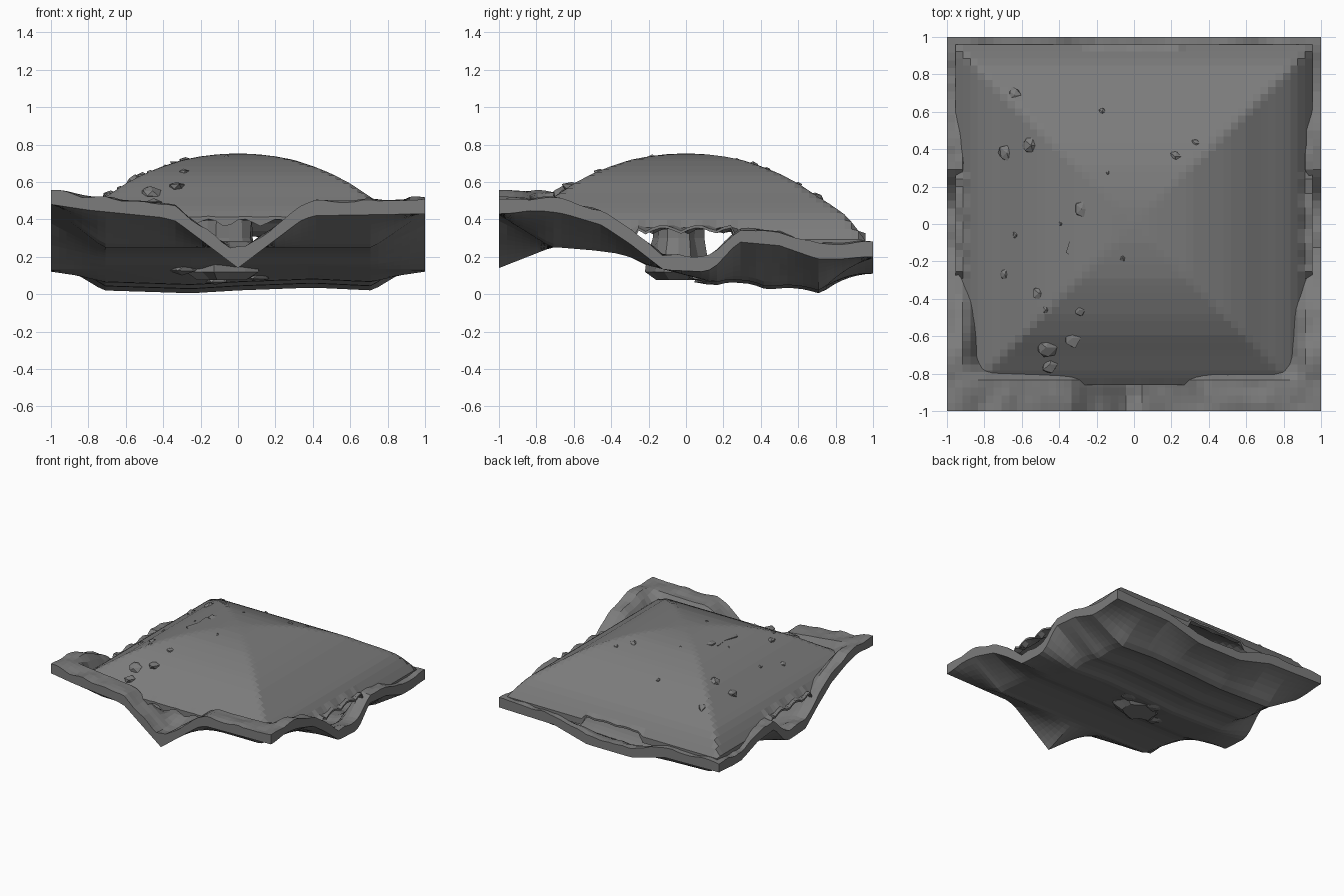
import bpy, bmesh, math, random
from mathutils import Vector, noise

if "Cube" in bpy.data.objects:
    bpy.data.objects.remove(bpy.data.objects["Cube"])

random.seed(4)

stone = bpy.data.materials.new("grey stone")
stone.diffuse_color = (0.2, 0.2, 0.2, 1)
stone.use_nodes = True
stone.node_tree.nodes["Principled BSDF"].inputs["Base Color"].default_value = stone.diffuse_color


def curve(points, v):
    """Piecewise linear profile."""
    if v <= points[0][0]:
        return points[0][1]
    for (a, p), (b, q) in zip(points, points[1:]):
        if v <= b:
            return p + (q - p) * (v - a) / (b - a)
    return points[-1][1]


# height profiles of the underside: middle, side edges, front edge, back edge
MIDDLE = [(-1, .25), (-.68, .25), (-.5, .235), (-.38, .22), (-.3, .2), (-.2, .15), (0, .09),
          (.15, .045), (.23, .065), (.35, .055), (.43, .025), (.55, .035), (.64, .025),
          (.72, .002), (.85, .05), (1, .1)]
SIDE = [(-1, .43), (-.85, .46), (-.65, .43), (-.45, .37), (-.3, .27), (-.12, .13), (.1, .12),
        (.15, .14), (.28, .28), (.5, .26), (.7, .19), (.85, .18), (1, .2)]
FRONT = [(-1, .48), (-.8, .45), (-.4, .41), (-.33, .39), (0, .14), (.33, .39), (.4, .42), (1, .43)]
BACK = [(-1, .2), (-.5, .19), (-.2, .11), (.2, .11), (.5, .19), (1, .2)]
SWAY = [(-.72, .015), (-.25, 0), (0, .015), (.4, .03), (.72, .015)]
DOME = [(0, .753), (.1, .749), (.2, .737), (.3, .718), (.4, .685), (.5, .645), (.6, .592),
        (.7, .525), (.78, .475), (.85, .425), (.9, .37), (.96, .285)]


def ramp(v, a, b):
    return max(0, min(1, (v - a) / (b - a)))


def side_edge(x, y):
    return curve(SIDE, y) + (.04 * ramp(-y, .4, .8) if x < 0 else 0)


def floor_low(x, y):
    wx, wy = ramp(abs(x), .72, 1), ramp(abs(y), .72, 1)
    base = curve(MIDDLE, y) + curve(SWAY, x) * ramp(y, -.3, .1)
    base += wx * (side_edge(x, y) - base)
    edge = curve(FRONT if y < 0 else BACK, x)
    return base + wy * (edge - base)


def floor_high(x, y):
    """Top of the ground: a flat ledge round the rim, thin in the middle."""
    h = curve(MIDDLE, y) + .035
    h += ramp(abs(x), .76, .9) * (side_edge(x, y) + .075 - h)
    if y < 0:
        h += ramp(-y, .72, .82) * (max(curve(FRONT, x) + .075, .245) - h)
    else:
        h += ramp(y, .78, .94) * (curve(BACK, x) + .075 - h)
    bump = noise.noise((x * 9, y * 9, .3)) * .02 * ramp(max(abs(x), abs(y)), .8, .9)
    return max(h + bump, floor_low(x, y) + .03)


def lintel(x, y):
    """Ragged lower limit of the roof over the four openings."""
    jag = .035 * abs(math.sin((x + y) * 17))
    if abs(x) > .8 and abs(y) < .26:
        return .32 + jag
    if y > .8 and abs(x) < .26:
        return .3 + jag * .3
    if y < -.75 and abs(x) < .26:
        return .35 + jag * 1.5
    return 0


def dome(x, y):
    return curve(DOME, max(abs(x), abs(y)))


def roof_high(x, y):
    return max(dome(x, y), floor_low(x, y) + .02, lintel(x, y) + .015)


def roof_low(x, y):
    return max(dome(x, y) - .05, floor_low(x, y) + .008, lintel(x, y))


def finish(name, bm):
    bmesh.ops.recalc_face_normals(bm, faces=bm.faces)
    mesh = bpy.data.meshes.new(name)
    bm.to_mesh(mesh)
    bm.free()
    mesh.materials.append(stone)
    ob = bpy.data.objects.new(name, mesh)
    bpy.context.collection.objects.link(ob)
    return ob


def slab(name, x0, x1, y0, y1, low, high, n=48):
    """Closed sheet between two height functions."""
    bm = bmesh.new()
    grids = []
    for f in (low, high):
        grids.append([[bm.verts.new((x, y, f(x, y)))
                       for x in (x0 + (x1 - x0) * i / n for i in range(n + 1))]
                      for y in (y0 + (y1 - y0) * j / n for j in range(n + 1))])
    lo, hi = grids
    for g in grids:
        for j in range(n):
            for i in range(n):
                bm.faces.new((g[j][i], g[j][i + 1], g[j + 1][i + 1], g[j + 1][i]))
    for k in (0, n):
        for i in range(n):
            bm.faces.new((lo[k][i], lo[k][i + 1], hi[k][i + 1], hi[k][i]))
            bm.faces.new((lo[i][k], lo[i + 1][k], hi[i + 1][k], hi[i][k]))
    return finish(name, bm)


# rippled ground with a raised rim and four dips at the openings
slab("cave_floor", -1, 1, -1, 1, floor_low, floor_high)

# square-contoured dome over the cave
slab("cave_roof", -.955, .955, -.86, .96, roof_low, roof_high)

# jagged central column, flared at the foot
bm = bmesh.new()
rings = []
sides = 14
for z, r in ((.075, .11), (.12, .16), (.2, .15), (.3, .13), (.42, .13), (.55, .17), (.71, .24)):
    ring = []
    for k in range(sides):
        a = 2 * math.pi * k / sides
        rr = r * (1 + .12 * math.sin(k * 2.6) + random.uniform(-.08, .08))
        ring.append(bm.verts.new((-.08 + 1.2 * rr * math.cos(a), -.04 + rr * math.sin(a), z)))
    rings.append(ring)
for a, b in zip(rings, rings[1:]):
    for k in range(sides):
        m = (k + 1) % sides
        bm.faces.new((a[k], a[m], b[m], b[k]))
bm.faces.new(rings[0])
bm.faces.new(rings[-1])
finish("central_column", bm)


def rock(name, x, y, z, r, flat):
    bm = bmesh.new()
    bmesh.ops.create_icosphere(bm, subdivisions=1, radius=1)
    for v in bm.verts:
        s = random.uniform(.8, 1.15)
        v.co = Vector((x + v.co.x * r * s, y + v.co.y * r * s * 1.15, z + v.co.z * flat * s))
    finish(name, bm)


# loose stones poking out of the roof
STONES = [(-.64, .69, .04), (-.68, .38, .045), (-.55, .42, .05), (-.28, .08, .04), (-.17, .6, .02),
          (.22, .36, .03), (.33, .43, .025), (-.14, .27, .015), (-.39, 0, .015), (-.63, -.06, .02),
          (-.69, -.27, .03), (-.51, -.37, .035), (-.47, -.46, .02), (-.29, -.46, .03),
          (-.33, -.61, .05), (-.47, -.66, .06), (-.45, -.75, .045), (-.06, -.18, .02)]
for i, (x, y, r) in enumerate(STONES):
    rock(f"roof_stone_{i + 1}", x, y, dome(x, y) - .012, r, .012 + r * .4)

# stones showing through the underside of the floor
for i, (x, y, r) in enumerate([(-.3, -.1, .09), (.1, .1, .08), (-.12, .12, .07)]):
    rock(f"floor_stone_{i + 1}", x, y, floor_low(x, y) + .02, r, .035)
